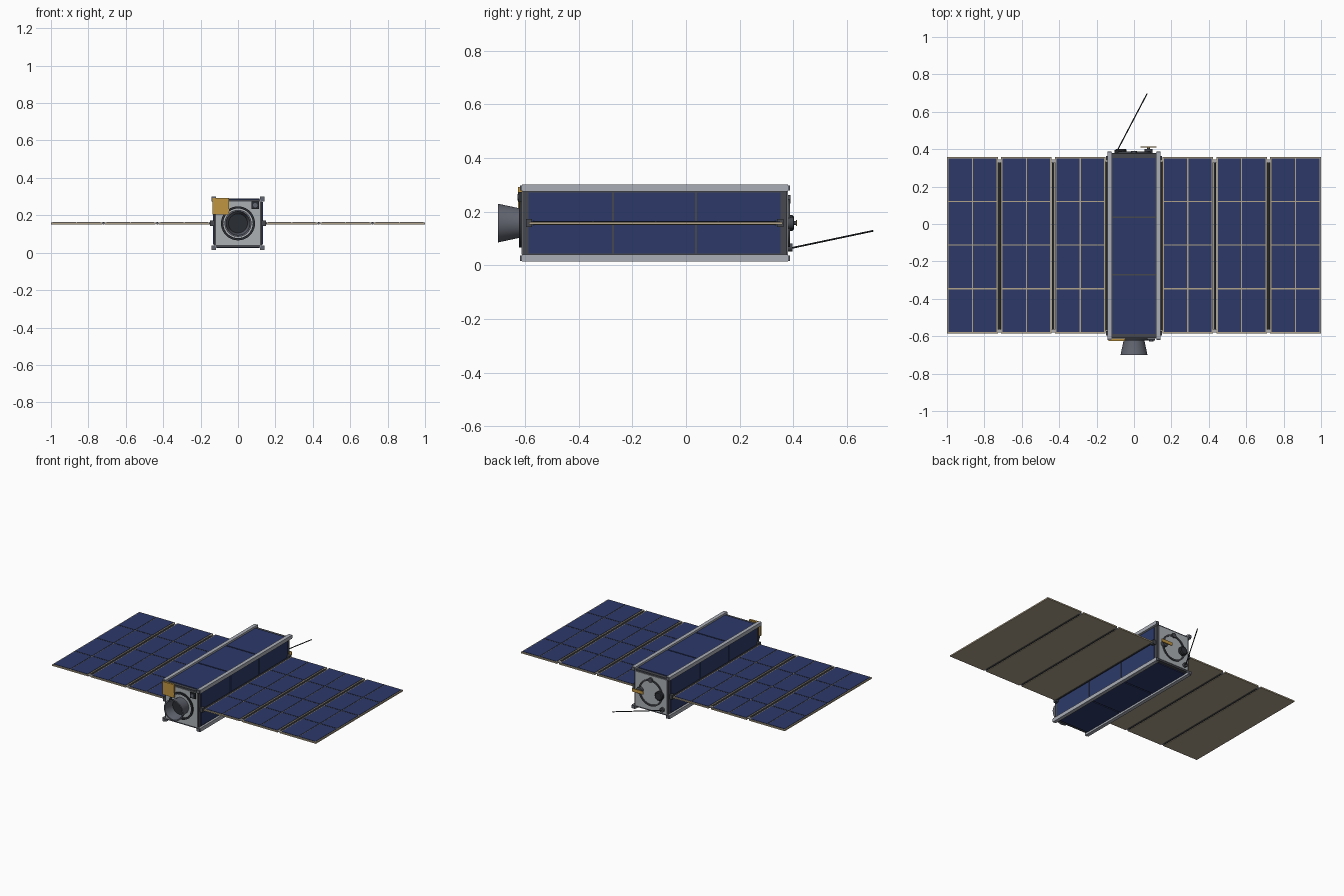
import bpy, bmesh, math
from mathutils import Vector

if "Cube" in bpy.data.objects:
    bpy.data.objects.remove(bpy.data.objects["Cube"])


def material(name, rgb):
    m = bpy.data.materials.new(name)
    lin = [(c / 255 / 12.92) if c < 10 else ((c / 255 + 0.055) / 1.055) ** 2.4 for c in rgb]
    m.diffuse_color = (*lin, 1)
    m.use_nodes = True
    m.node_tree.nodes["Principled BSDF"].inputs["Base Color"].default_value = m.diffuse_color
    return m


BLUE = material("solar blue", (45, 58, 106))
TAN = material("panel tan", (176, 163, 138))
SILVER = material("rail silver", (170, 174, 182))
PLATE = material("end plate grey", (172, 176, 180))
DARK = material("frame dark grey", (70, 73, 79))
SLATE = material("baffle slate", (98, 101, 112))
BLACK = material("near black", (42, 45, 50))
GOLD = material("gold", (192, 150, 66))

ZC = 0.157           # body axis height
Y0, Y1 = -0.615, 0.385   # rail ends


def finish(name, bm, mats, smooth=False):
    me = bpy.data.meshes.new(name)
    bmesh.ops.recalc_face_normals(bm, faces=bm.faces)
    bm.to_mesh(me)
    bm.free()
    for m in mats:
        me.materials.append(m)
    ob = bpy.data.objects.new(name, me)
    bpy.context.collection.objects.link(ob)
    if smooth:
        bpy.ops.object.select_all(action='DESELECT')
        ob.select_set(True)
        bpy.context.view_layer.objects.active = ob
        bpy.ops.object.shade_smooth_by_angle(angle=math.radians(35))
    return ob


def add_box(bm, x0, x1, y0, y1, z0, z1, mat=0):
    verts = bmesh.ops.create_cube(bm, size=1)["verts"]
    for v in verts:
        v.co = ((x0 + x1) / 2 + v.co.x * (x1 - x0),
                (y0 + y1) / 2 + v.co.y * (y1 - y0),
                (z0 + z1) / 2 + v.co.z * (z1 - z0))
    for f in {f for v in verts for f in v.link_faces}:
        f.material_index = mat


def box(name, mat, *ext):
    bm = bmesh.new()
    add_box(bm, *ext)
    return finish(name, bm, [mat])


def lathe_y(name, mat, profile, x=0, z=ZC, n=32, closed=False):
    """Spin (radius, y) points about a line parallel to y."""
    bm = bmesh.new()
    rings = []
    for r, y in profile:
        rings.append([bm.verts.new((x + r * math.cos(a), y, z + r * math.sin(a)))
                      for a in (2 * math.pi * i / n for i in range(n))])
    pairs = list(zip(rings, rings[1:]))
    if closed:
        pairs.append((rings[-1], rings[0]))
    for a, b in pairs:
        for i in range(n):
            j = (i + 1) % n
            bm.faces.new((a[i], a[j], b[j], b[i]))
    if not closed:
        bm.faces.new(rings[0])
        bm.faces.new(rings[-1])
    return finish(name, bm, [mat], True)


def rod(name, mat, a, b, r, n=10):
    a, b = Vector(a), Vector(b)
    bm = bmesh.new()
    bmesh.ops.create_cone(bm, cap_ends=True, segments=n, radius1=r, radius2=r, depth=(b - a).length)
    q = (b - a).to_track_quat('Z', 'Y')
    for v in bm.verts:
        v.co = q @ v.co + (a + b) / 2
    return finish(name, bm, [mat], True)


# Body core and end plates
box("body_core", DARK, -0.128, 0.128, -0.609, 0.376, ZC - 0.128, ZC + 0.128)
box("front_plate", PLATE, -0.117, 0.117, -0.613, -0.608, ZC - 0.117, ZC + 0.117)
box("back_plate", PLATE, -0.117, 0.117, 0.375, 0.38, ZC - 0.117, ZC + 0.117)

# Corner rails with dark feet
for sx in (-1, 1):
    for sz in (-1, 1):
        cx, cz, h = sx * 0.1305, ZC + sz * 0.1305, 0.0125
        tag = ("left" if sx < 0 else "right") + ("_lower" if sz < 0 else "_upper")
        box("rail_" + tag, SILVER, cx - h, cx + h, Y0 + 0.004, Y1 - 0.004, cz - h, cz + h)
        bm = bmesh.new()
        for ya, yb in ((Y0 - 0.004, Y0 + 0.004), (Y1 - 0.004, Y1 + 0.002)):
            add_box(bm, cx - 0.01, cx + 0.01, ya, yb, cz - 0.01, cz + 0.01)
        finish("rail_feet_" + tag, bm, [SLATE])

# Three solar sections on each of the four long faces
bm = bmesh.new()
for ya, yb in ((-0.587, -0.276), (-0.268, 0.033), (0.041, 0.352)):
    for s in (-1, 1):
        a, b = sorted((s * 0.127, s * 0.133))
        add_box(bm, -0.115, 0.115, ya, yb, ZC + a, ZC + b)
        add_box(bm, a, b, ya, yb, ZC - 0.113, ZC + 0.113)
finish("body_solar_cells", bm, [BLUE])

# Wings: three panels a side, each carrying two by four cells
WY0, WY1 = -0.585, 0.359
for s, side in ((-1, "left"), (1, "right")):
    for k, (xa, xb) in enumerate(((0.153, 0.422), (0.44, 0.71), (0.728, 1.0))):
        bm = bmesh.new()
        a, b = sorted((s * xa, s * xb))
        add_box(bm, a, b, WY0, WY1, ZC - 0.005, ZC + 0.004)
        finish(f"wing_panel_{side}_{k + 1}", bm, [TAN])
        bm = bmesh.new()
        edge, gap = 0.008, 0.006
        w = (b - a - 2 * edge - gap) / 2
        d = (WY1 - WY0 - 2 * edge - 3 * gap) / 4
        for i in range(2):
            for j in range(4):
                x, y = a + edge + i * (w + gap), WY0 + edge + j * (d + gap)
                add_box(bm, x, x + w, y, y + d, ZC + 0.003, ZC + 0.0065)
        finish(f"wing_cells_{side}_{k + 1}", bm, [BLUE])

    # Hinge rods between panels, and the root hinge on the body
    for k, x in enumerate((0.431, 0.719)):
        rod(f"hinge_rod_{side}_{k + 1}", DARK, (s * x, -0.565, ZC), (s * x, 0.33, ZC), 0.0075)
        bm = bmesh.new()
        for y in (-0.572, 0.337):
            add_box(bm, s * x - 0.009, s * x + 0.009, y - 0.007, y + 0.007, ZC - 0.004, ZC + 0.004)
        finish(f"hinge_tabs_{side}_{k + 1}", bm, [SILVER])
    rod(f"root_hinge_{side}", DARK, (s * 0.146, -0.57, ZC), (s * 0.146, 0.335, ZC), 0.008)
    bm = bmesh.new()
    a, b = sorted((s * 0.127, s * 0.15))
    for y in (-0.585, 0.352):
        add_box(bm, a, b, y - 0.012, y + 0.012, ZC - 0.015, ZC + 0.015)
    finish(f"root_brackets_{side}", bm, [DARK])

# Telescope: mounting ring, flared baffle and dark lens
lathe_y("lens_mount_ring", BLACK, [(0.091, -0.612), (0.091, -0.622), (0.079, -0.622), (0.079, -0.612)],
        closed=True, n=40)
lathe_y("lens_baffle", SLATE, [(0.056, -0.61), (0.056, -0.625), (0.072, -0.7), (0.064, -0.7), (0.05, -0.63),
                               (0.05, -0.61)], closed=True, n=40)
lathe_y("lens", BLACK, [(0.052, -0.61), (0.052, -0.635)], n=40)

# Front details: gold patch and small star camera
box("gold_patch", GOLD, -0.136, -0.048, -0.626, -0.612, 0.203, 0.292)
box("star_camera", BLACK, 0.073, 0.111, -0.624, -0.612, 0.235, 0.273)
lathe_y("star_camera_lens", SLATE, [(0.012, -0.62), (0.012, -0.628)], x=0.092, z=0.254, n=16)

# Back details: ring, thruster, knobs, gold patch antenna
lathe_y("back_ring", DARK, [(0.09, 0.378), (0.09, 0.387), (0.08, 0.387), (0.08, 0.378)], closed=True, n=40)
lathe_y("back_port", BLACK, [(0.03, 0.378), (0.03, 0.396), (0.024, 0.402)], x=-0.07, n=24)
lathe_y("top_knob", DARK, [(0.016, 0.378), (0.016, 0.39)], x=0.0, z=ZC + 0.088, n=16)
lathe_y("gold_patch_stalk", DARK, [(0.022, 0.378), (0.022, 0.4), (0.008, 0.402), (0.008, 0.411)], x=0.078, n=20)
box("back_gold_tab", GOLD, 0.036, 0.12, 0.409, 0.414, ZC - 0.011, ZC + 0.011)

# Whip antenna and its base
lathe_y("antenna_base", DARK, [(0.015, 0.378), (0.015, 0.396)], x=-0.09, z=0.066, n=16)
rod("whip_antenna", BLACK, (-0.092, 0.388, 0.063), (0.07, 0.697, 0.128), 0.0032, 8)
